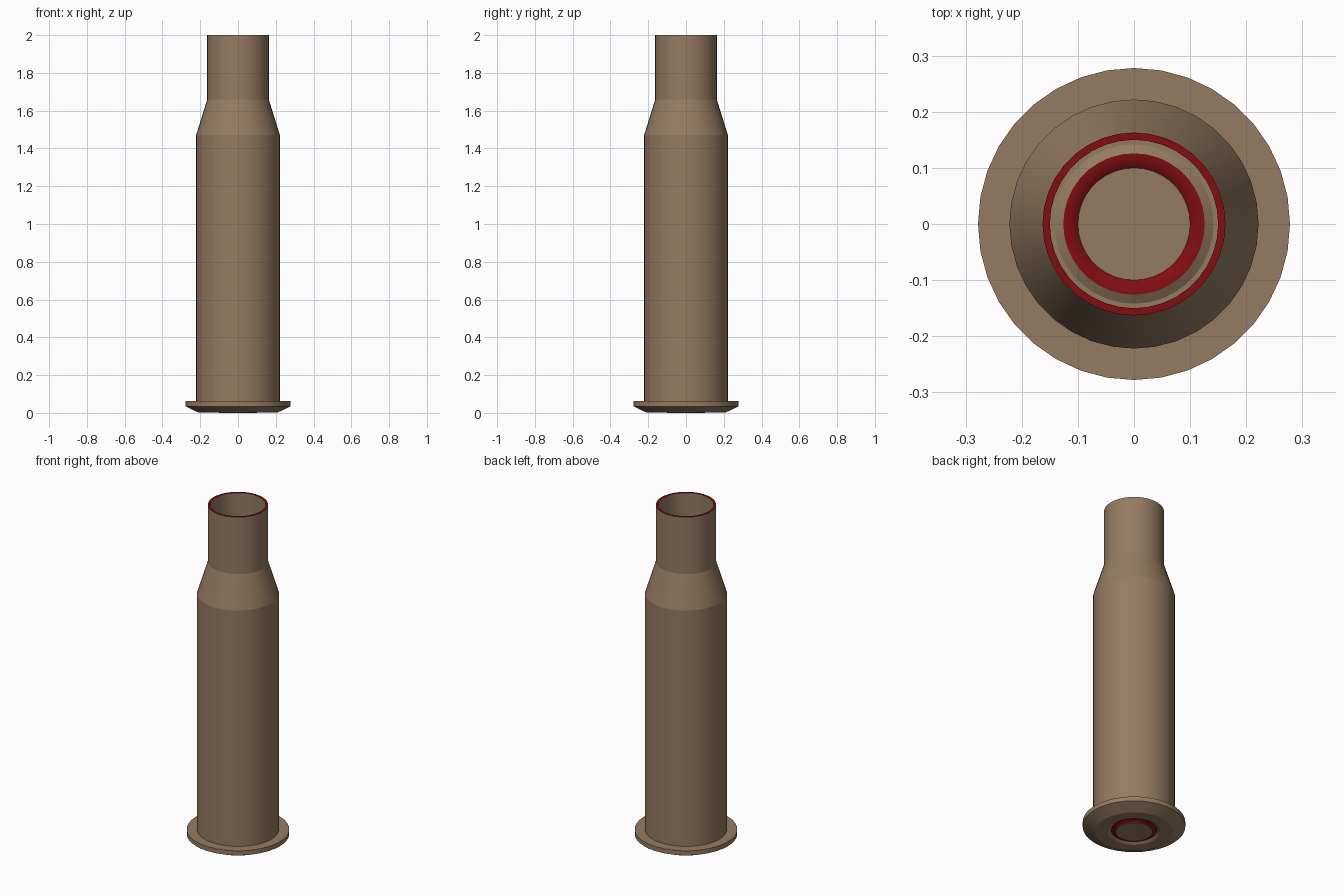
import bpy, bmesh, math

if "Cube" in bpy.data.objects:
    bpy.data.objects.remove(bpy.data.objects["Cube"])

SIDES = 36


def material(name, rgb):
    m = bpy.data.materials.new(name)
    m.diffuse_color = (*rgb, 1)
    m.use_nodes = True
    m.node_tree.nodes["Principled BSDF"].inputs["Base Color"].default_value = m.diffuse_color
    return m


tan = material("tan metal", (0.30, 0.20, 0.12))
red = material("dark red", (0.22, 0.004, 0.006))


def lathe(name, profile, mat, angle=25):
    """Revolve (radius, z) points about z; the outside lies on the right of travel up."""
    bm = bmesh.new()
    rings = []
    for r, z in profile:
        if r == 0:
            rings.append([bm.verts.new((0, 0, z))] * SIDES)
        else:
            rings.append([bm.verts.new((r * math.cos(2 * math.pi * i / SIDES),
                                        r * math.sin(2 * math.pi * i / SIDES), z))
                          for i in range(SIDES)])
    for a, b in zip(rings, rings[1:]):
        for i in range(SIDES):
            j = (i + 1) % SIDES
            corners = list(dict.fromkeys((a[i], a[j], b[j], b[i])))
            bm.faces.new(corners)
    mesh = bpy.data.meshes.new(name)
    bm.to_mesh(mesh)
    bm.free()
    mesh.materials.append(mat)
    ob = bpy.data.objects.new(name, mesh)
    bpy.context.collection.objects.link(ob)
    bpy.ops.object.select_all(action='DESELECT')
    ob.select_set(True)
    bpy.context.view_layer.objects.active = ob
    bpy.ops.object.shade_smooth_by_angle(angle=math.radians(angle))
    return ob


# Outer shell: base, flanged rim, body, shoulder and neck
lathe("outer_shell", [(0.126, 0.012), (0.142, 0.002), (0.21, 0.002), (0.278, 0.035),
                      (0.278, 0.062), (0.222, 0.062), (0.222, 1.47),
                      (0.163, 1.66), (0.163, 2.0)], tan, 12)

# Painted lip around the open mouth
lathe("mouth_lip", [(0.163, 2.0), (0.150, 2.0)], red)

# Inner wall, following the shell down to the base
lathe("inner_wall", [(0.150, 2.0), (0.150, 1.655), (0.208, 1.465), (0.208, 0.012)], tan, 12)

# Painted groove in the base, around the centre disc
lathe("base_groove", [(0.100, 0.002), (0.112, 0.012), (0.126, 0.012)], red, 60)

# Flat centre disc of the base
lathe("base_centre_disc", [(0, 0.0), (0.100, 0.0), (0.100, 0.002)], tan)
